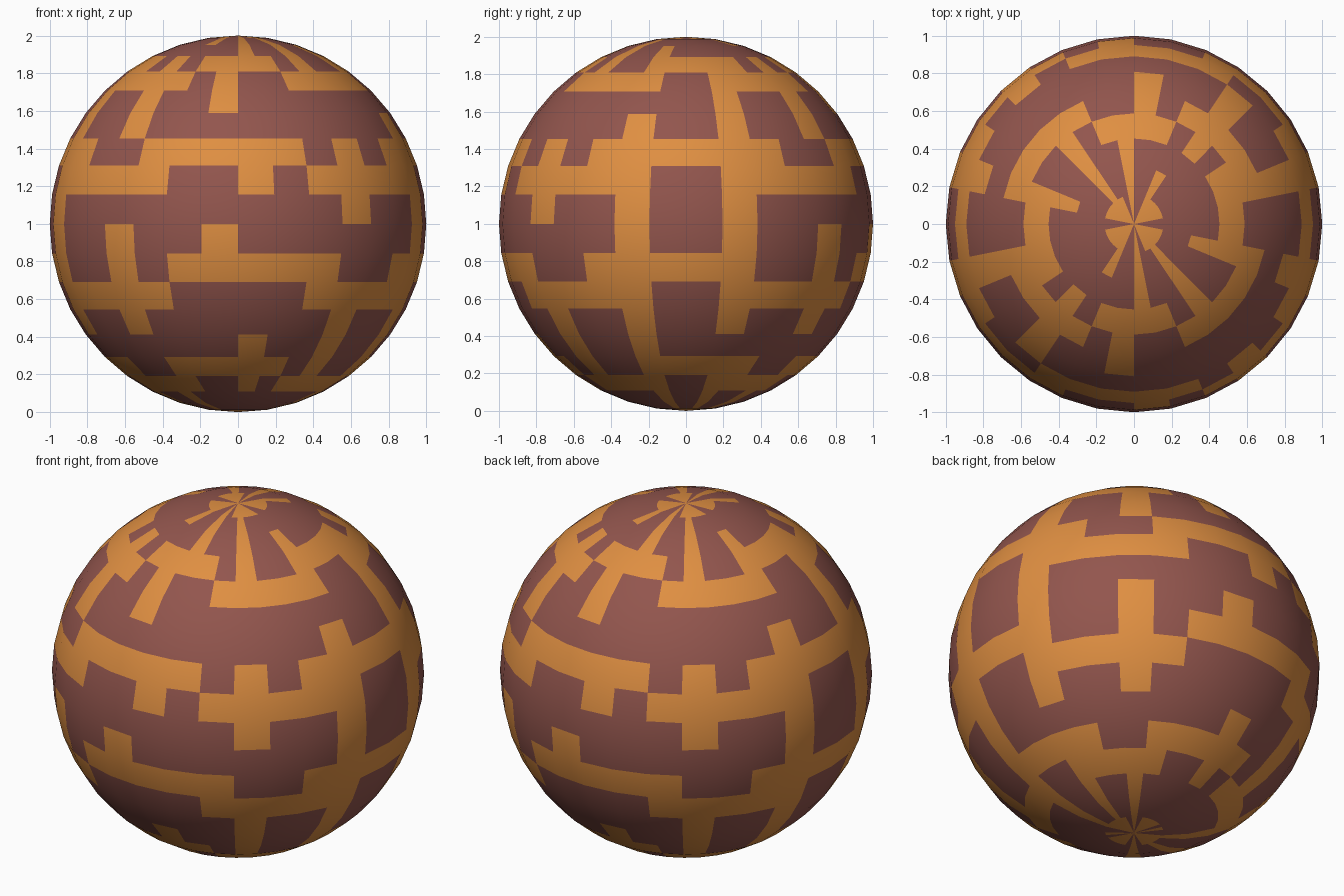
import bpy
import math

cube = bpy.data.objects.get("Cube")
if cube:
    bpy.data.objects.remove(cube, do_unlink=True)


def make_material(name, colour):
    mat = bpy.data.materials.new(name)
    mat.use_nodes = True
    mat.diffuse_color = colour
    mat.node_tree.nodes["Principled BSDF"].inputs["Base Color"].default_value = colour
    return mat


# Woven pattern from top to bottom; each row covers half a turn and repeats
PATTERN = [
    "#.#####..#####..",
    "#..#.........#..",
    "#..#..#.........",
    "##.#..#####.#.##",
    "..#####..#####.#",
    ".........#..#..#",
    "......#..#..#...",
    "##.#.######..###",
    "#.#####..#####..",
    "...#..#..#......",
    "......#..#..#..#",
    "###..#####..#.##",
    "..#####..#####..",
    "...#..#..#..#...",
    "#..#..#.........",
    "##.#..#####..###",
    "#.#####..#####..",
    "......#..#..#...",
    "......#..#..#...",
    "##.#..#####.#.##",
]
ROWS = len(PATTERN)
COLUMNS = len(PATTERN[0])

# Ball
bpy.ops.mesh.primitive_uv_sphere_add(
    segments=COLUMNS * 2, ring_count=ROWS, radius=1, location=(0, 0, 1))
ball = bpy.context.object
ball.name = "patterned_ball"
ball.data.materials.append(make_material("brown", (0.29, 0.092, 0.075, 1)))
ball.data.materials.append(make_material("orange", (0.74, 0.275, 0.054, 1)))

# Colour each face by its latitude row and longitude column
for face in ball.data.polygons:
    c = face.center
    turn = math.atan2(c.x, -c.y) / math.pi
    column = math.floor(turn * COLUMNS) % COLUMNS
    polar = math.atan2(math.hypot(c.x, c.y), c.z) / math.pi
    row = min(ROWS - 1, int(polar * ROWS))
    face.material_index = int(PATTERN[row][column] == "#")

bpy.ops.object.shade_smooth()
